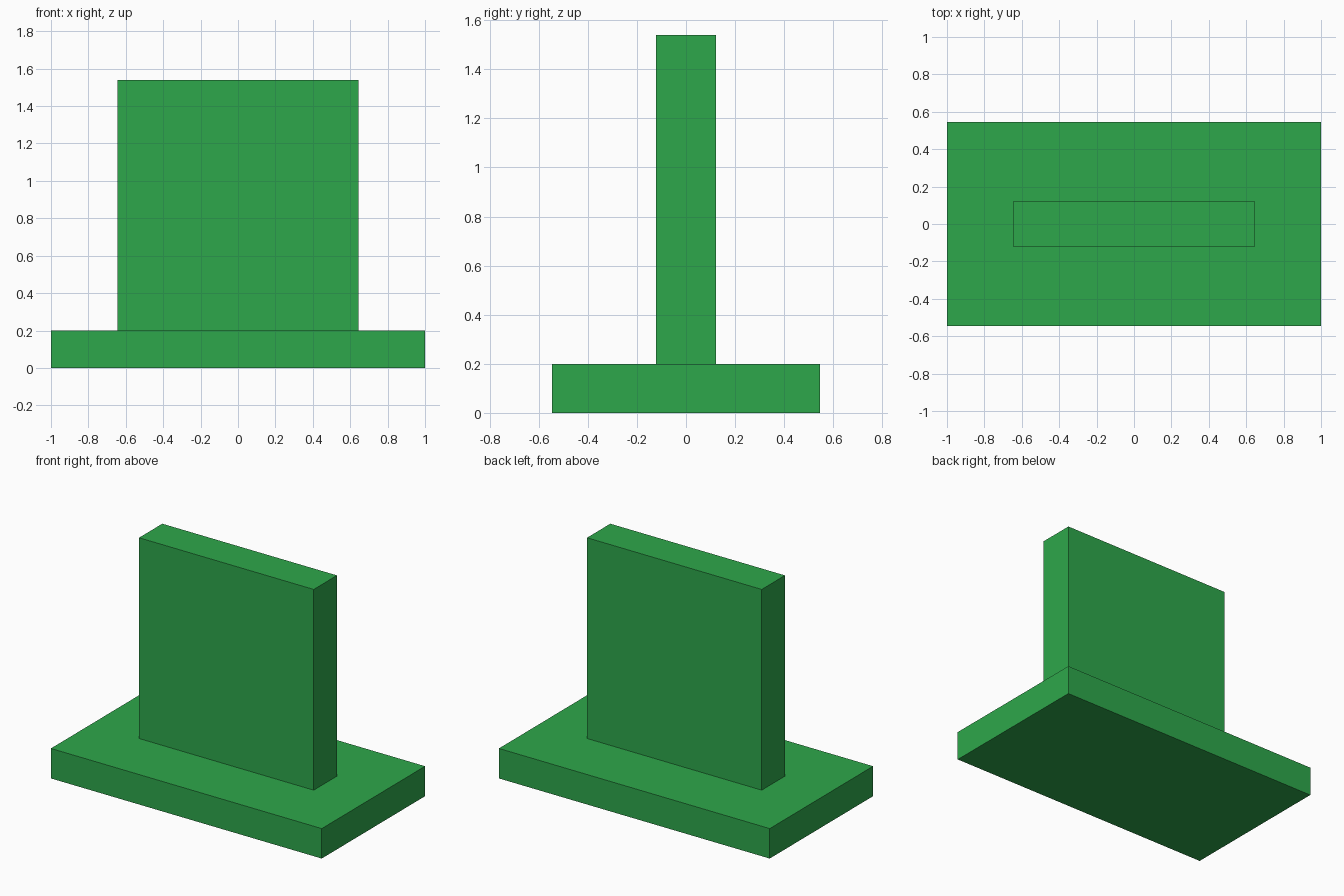
import bpy

if "Cube" in bpy.data.objects:
    bpy.data.objects.remove(bpy.data.objects["Cube"])

green = bpy.data.materials.new("green")
green.diffuse_color = (0.027, 0.386, 0.07, 1.0)
green.use_nodes = True
green.node_tree.nodes["Principled BSDF"].inputs["Base Color"].default_value = green.diffuse_color


def box(name, size, bottom):
    """Box centred on x and y, standing at height bottom."""
    bpy.ops.mesh.primitive_cube_add(size=1, location=(0, 0, bottom + size[2] / 2))
    obj = bpy.context.object
    obj.name = name
    obj.scale = size
    bpy.ops.object.transform_apply(location=False, rotation=False, scale=True)
    obj.data.materials.append(green)
    return obj


# Flat base slab
box("base_slab", (2.0, 1.09, 0.2), 0.0)

# Upright panel standing on the slab
box("upright_panel", (1.29, 0.245, 1.34), 0.2)
